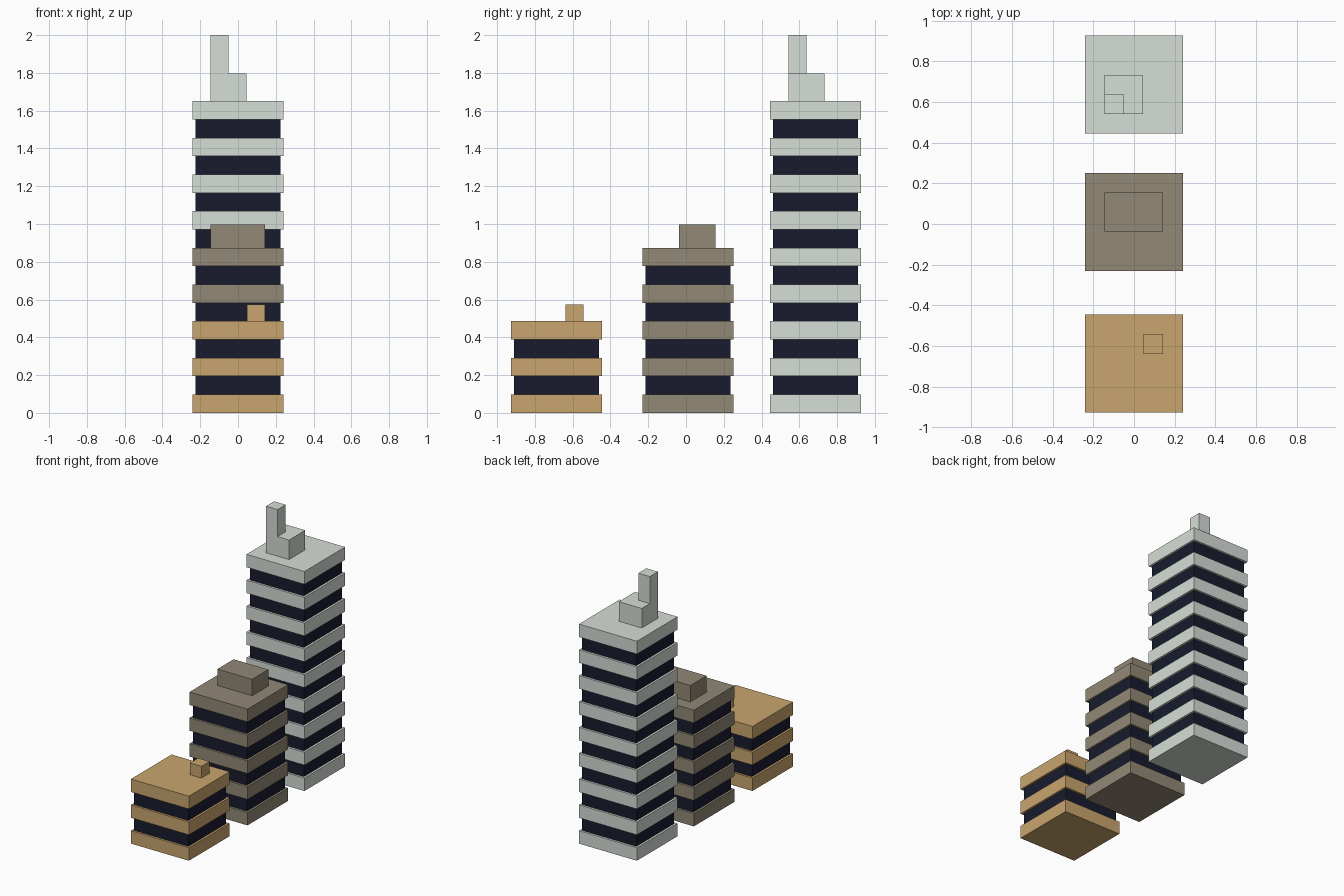
import bpy

if "Cube" in bpy.data.objects:
    bpy.data.objects.remove(bpy.data.objects["Cube"])

FLOOR = 1.65 / 17   # height of one layer
HALF = 0.241        # half width of a floor slab
CORE = 0.225        # half width of the glass core


def material(name, rgb):
    m = bpy.data.materials.new(name)
    linear = [c / 12.92 if c <= 0.04045 else ((c + 0.055) / 1.055) ** 2.4
              for c in (v / 255 for v in rgb)]
    m.diffuse_color = (*linear, 1)
    m.use_nodes = True
    m.node_tree.nodes["Principled BSDF"].inputs["Base Color"].default_value = m.diffuse_color
    return m


def box(name, x, y, z, mat):
    """Box from (min, max) ranges on each axis."""
    ranges = (x, y, z)
    bpy.ops.mesh.primitive_cube_add(size=1, location=[(a + b) / 2 for a, b in ranges])
    ob = bpy.context.object
    ob.name = name
    ob.scale = [b - a for a, b in ranges]
    bpy.ops.object.transform_apply(location=False, rotation=False, scale=True)
    ob.data.materials.append(mat)
    return ob


def building(name, cy, layers, mat):
    """Floor slabs alternating with recessed window bands; returns roof height."""
    for i in range(0, layers, 2):
        box(f"{name}_floor_slab", (-HALF, HALF), (cy - HALF, cy + HALF),
            (i * FLOOR, (i + 1) * FLOOR), mat)
    top = layers * FLOOR
    # dark glass core showing between the slabs
    box(f"{name}_window_core", (-CORE, CORE), (cy - CORE, cy + CORE),
        (FLOOR / 2, top - FLOOR / 2), glass)
    return top


glass = material("dark_glass", (24, 27, 46))
tan = material("tan", (201, 165, 110))
brown = material("brown_grey", (146, 137, 118))
pale = material("pale_grey", (214, 221, 214))

# Low building with small roof box
roof = building("low_building", -0.686, 5, tan)
box("low_roof_box", (0.047, 0.143), (-0.639, -0.542), (roof, 0.573), tan)

# Middle building with wide roof box
roof = building("middle_building", 0.01, 9, brown)
box("middle_roof_box", (-0.146, 0.143), (-0.036, 0.156), (roof, 0.997), brown)

# Tall tower with stepped roof box and chimney
roof = building("tall_building", 0.686, 17, pale)
box("tall_roof_box", (-0.146, 0.045), (0.542, 0.734), (roof, 1.797), pale)
box("tall_roof_chimney", (-0.146, -0.05), (0.542, 0.638), (1.797, 2.0), pale)
